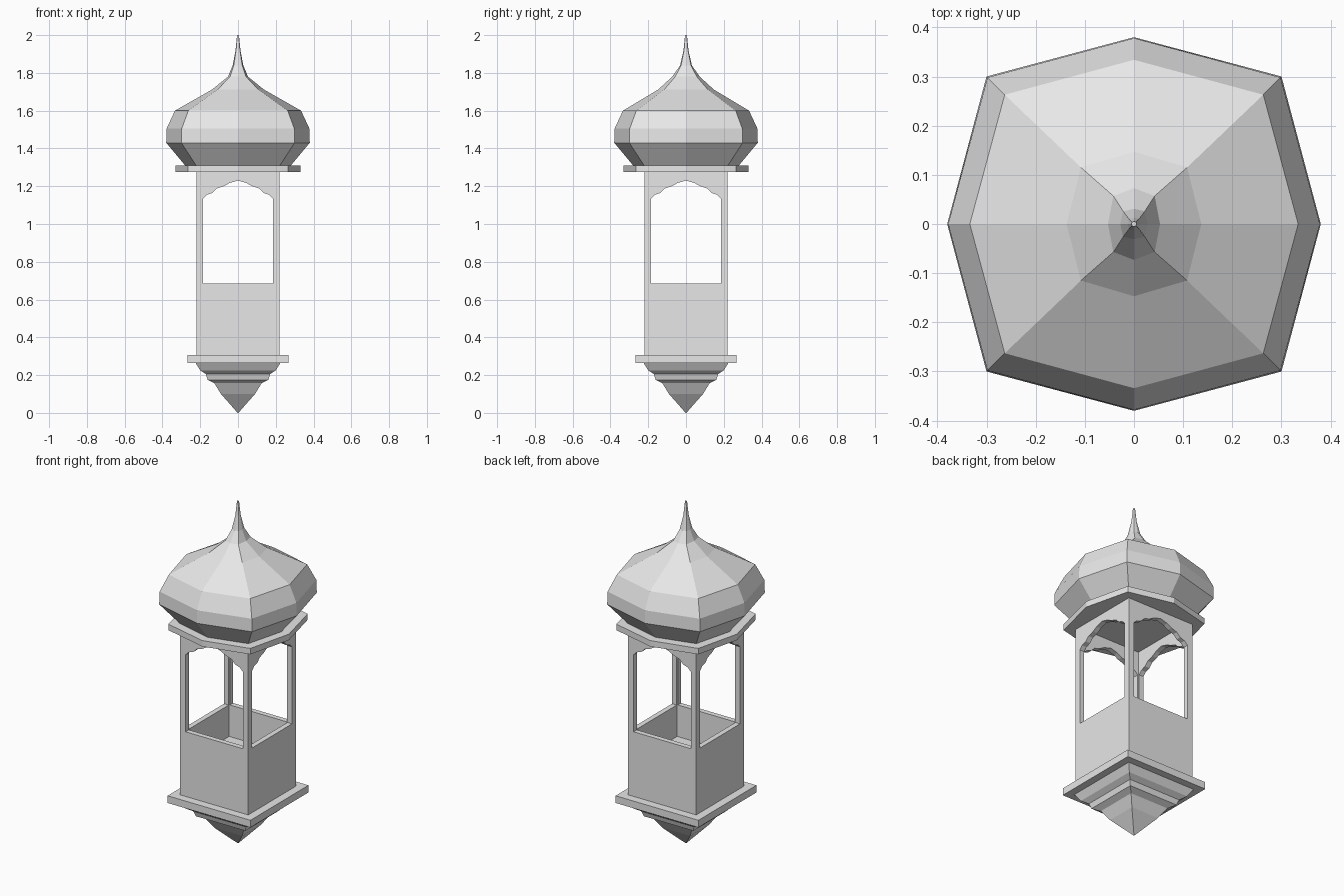
import bpy, bmesh

cube = bpy.data.objects.get("Cube")
if cube:
    bpy.data.objects.remove(cube, do_unlink=True)

stone = bpy.data.materials.new("pale_grey_stone")
stone.use_nodes = True
stone.diffuse_color = (0.8, 0.8, 0.8, 1)
stone.node_tree.nodes["Principled BSDF"].inputs["Base Color"].default_value = (0.8, 0.8, 0.8, 1)


def loft(name, rings):
    """Skin a stack of closed rings and cap both ends."""
    bm = bmesh.new()
    loops = [[bm.verts.new(p) for p in ring] for ring in rings]
    n = len(loops[0])
    for low, high in zip(loops, loops[1:]):
        for i in range(n):
            j = (i + 1) % n
            bm.faces.new((low[i], low[j], high[j], high[i]))
    bm.faces.new(loops[0][::-1])
    bm.faces.new(loops[-1])
    bmesh.ops.recalc_face_normals(bm, faces=bm.faces)
    mesh = bpy.data.meshes.new(name)
    bm.to_mesh(mesh)
    bm.free()
    mesh.materials.append(stone)
    obj = bpy.data.objects.new(name, mesh)
    bpy.context.collection.objects.link(obj)
    return obj


def square(r, z):
    return [(-r, -r, z), (r, -r, z), (r, r, z), (-r, r, z)]


def octagon(z, mx, my, cx, cy):
    """Square-ish ring with its side middles pushed outward."""
    return [(-cx, -cy, z), (0, -my, z), (cx, -cy, z), (mx, 0, z),
            (cx, cy, z), (0, my, z), (-cx, cy, z), (-mx, 0, z)]


def cut(target, cutter):
    cutter.hide_render = True
    cutter.hide_viewport = True
    cutter.display_type = 'WIRE'
    mod = target.modifiers.new(cutter.name, 'BOOLEAN')
    mod.operation = 'DIFFERENCE'
    mod.solver = 'EXACT'
    mod.object = cutter


# Stepped pendant under the base
pendant = [(0.002, 0), (0.09, 0.10), (0.125, 0.157), (0.16, 0.175),
           (0.17, 0.205), (0.20, 0.225), (0.225, 0.265)]
loft("stepped_pendant", [square(r, z) for r, z in pendant])

# Base slab
loft("base_slab", [square(0.268, 0.265), square(0.268, 0.307)])

# Hollow body with a scalloped arch on every side
body = loft("arcaded_body", [square(0.22, 0.307), square(0.22, 1.275)])
cut(body, loft("interior_cutter", [square(0.19, 0.5), square(0.19, 1.4)]))

half_arch = [(0.185, 0.685), (0.185, 1.135), (0.165, 1.155), (0.135, 1.165),
             (0.112, 1.188), (0.075, 1.2), (0.045, 1.217)]
arch = half_arch + [(0, 1.23)] + [(-x, z) for x, z in reversed(half_arch)]
cut(body, loft("arch_cutter_front_back", [[(x, y, z) for x, z in arch] for y in (-0.4, 0.4)]))
cut(body, loft("arch_cutter_sides", [[(x, y, z) for y, z in arch] for x in (-0.4, 0.4)]))

# Eight-sided cornice
loft("cornice", [octagon(z, 0.33, 0.33, 0.265, 0.265) for z in (1.275, 1.31)])

# Onion dome drawn up into a spire
dome = [(1.31, 0.28, 0.28, 0.222, 0.222), (1.43, 0.38, 0.38, 0.3, 0.3),
        (1.505, 0.378, 0.378, 0.298, 0.298), (1.6, 0.334, 0.334, 0.263, 0.263),
        (1.712, 0.137, 0.147, 0.108, 0.115), (1.78, 0.053, 0.073, 0.042, 0.057),
        (1.84, 0.028, 0.031, 0.022, 0.026), (1.92, 0.013, 0.013, 0.01, 0.01),
        (2.0, 0.005, 0.005, 0.004, 0.004)]
loft("onion_dome", [octagon(*ring) for ring in dome])
